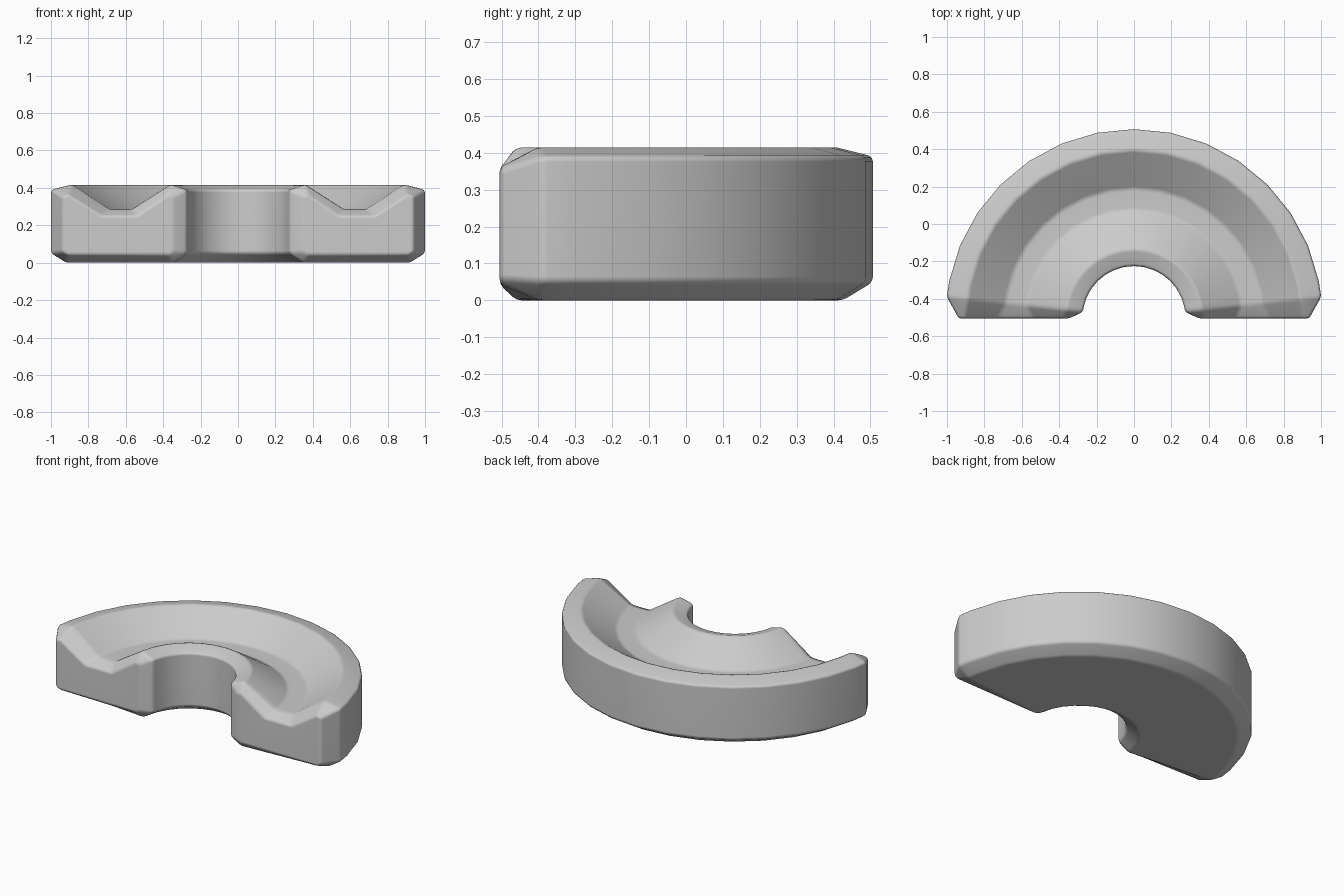
import bpy
import bmesh
import math

cube = bpy.data.objects.get("Cube")
if cube:
    bpy.data.objects.remove(cube, do_unlink=True)

CENTRE_Y = -0.5
END_Y = -0.505
STEPS = 16
END_ANGLE = math.radians(6.3)

# Cross-section as (radius, height): chamfered block with a trough in the top
section = [(0.35, 0), (0.275, 0.05), (0.275, 0.39), (0.365, 0.418), (0.575, 0.284),
           (0.69, 0.284), (0.895, 0.418), (1.007, 0.39), (1.007, 0.05), (0.925, 0)]
# Smaller section of the flat end faces, as (x, height)
end_section = [(0.37, 0.043), (0.347, 0.058), (0.347, 0.352), (0.372, 0.362), (0.54, 0.25),
               (0.73, 0.25), (0.91, 0.365), (0.937, 0.352), (0.937, 0.058), (0.915, 0.043)]

# Sweep the section around half a circle, closing with inset ends
angles = [math.pi * i / STEPS for i in range(1, STEPS)]
angles = [END_ANGLE] + angles + [math.pi - END_ANGLE]
bm = bmesh.new()
rings = [[bm.verts.new((x, END_Y, z)) for x, z in end_section]]
for a in angles:
    rings.append([bm.verts.new((r * math.cos(a), CENTRE_Y + r * math.sin(a), z))
                  for r, z in section])
rings.append([bm.verts.new((-x, END_Y, z)) for x, z in end_section])

count = len(section)
for near, far in zip(rings, rings[1:]):
    for i in range(count):
        j = (i + 1) % count
        bm.faces.new((near[i], near[j], far[j], far[i]))
bm.faces.new(rings[0])
bm.faces.new(rings[-1])
bmesh.ops.recalc_face_normals(bm, faces=bm.faces[:])

mesh = bpy.data.meshes.new("half_ring_trough")
bm.to_mesh(mesh)
bm.free()
ring = bpy.data.objects.new("half_ring_trough", mesh)
bpy.context.collection.objects.link(ring)

# Light grey material
grey = bpy.data.materials.new("light grey")
grey.use_nodes = True
colour = (0.6, 0.6, 0.6, 1)
grey.diffuse_color = colour
grey.node_tree.nodes["Principled BSDF"].inputs["Base Color"].default_value = colour
mesh.materials.append(grey)

# Softened edges with smooth shading
for face in mesh.polygons:
    face.use_smooth = True
bevel = ring.modifiers.new("soft_edges", "BEVEL")
bevel.width = 0.014
bevel.segments = 2
bevel.limit_method = "ANGLE"
bevel.angle_limit = math.radians(20)
normals = ring.modifiers.new("even_shading", "WEIGHTED_NORMAL")
normals.keep_sharp = True
